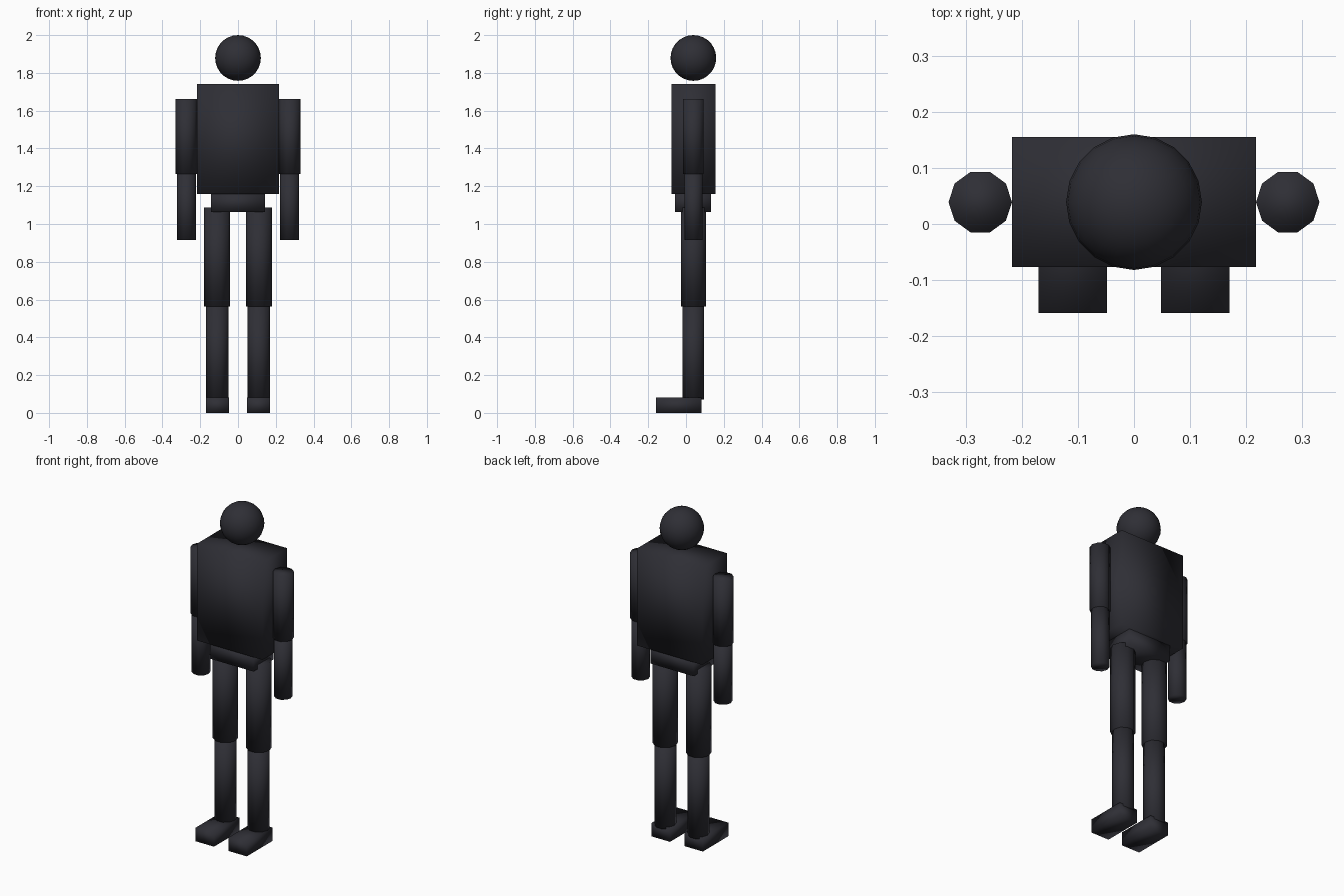
import bpy, bmesh, math
from mathutils import Matrix, Vector

if "Cube" in bpy.data.objects:
    bpy.data.objects.remove(bpy.data.objects["Cube"])

CY = 0.039  # depth of the body axis

charcoal = bpy.data.materials.new("charcoal")
charcoal.diffuse_color = (0.028, 0.028, 0.036, 1)
charcoal.use_nodes = True
charcoal.node_tree.nodes["Principled BSDF"].inputs["Base Color"].default_value = charcoal.diffuse_color


def finish(name, bm):
    """Turn a bmesh into a smooth shaded charcoal object."""
    mesh = bpy.data.meshes.new(name)
    bm.to_mesh(mesh)
    bm.free()
    mesh.materials.append(charcoal)
    mesh.shade_smooth()
    obj = bpy.data.objects.new(name, mesh)
    bpy.context.collection.objects.link(obj)
    return obj


def box(name, lo, hi):
    lo, hi = Vector(lo), Vector(hi)
    bm = bmesh.new()
    bmesh.ops.create_cube(bm, size=1, matrix=Matrix.Translation((lo + hi) / 2)
                          @ Matrix.Diagonal((*(hi - lo), 1)))
    return finish(name, bm)


def limb(name, x, radius, z0, z1, sides=10):
    bm = bmesh.new()
    bmesh.ops.create_cone(bm, cap_ends=True, segments=sides, radius1=radius,
                          radius2=radius, depth=z1 - z0,
                          matrix=Matrix.Translation((x, CY, (z0 + z1) / 2))
                          @ Matrix.Rotation(math.pi / 2, 4, 'Z'))
    return finish(name, bm)


# Head, floating above the shoulders
bm = bmesh.new()
bmesh.ops.create_uvsphere(bm, u_segments=20, v_segments=14, radius=0.121,
                          matrix=Matrix.Translation((0, CY, 1.879)))
finish("head", bm)

# Torso and pelvis
box("torso", (-0.217, -0.077, 1.16), (0.217, 0.155, 1.742))
box("pelvis", (-0.143, -0.058, 1.063), (0.143, 0.132, 1.165))

# Arms, legs and feet on both sides
for side, s in (("left", 1), ("right", -1)):
    limb(side + "_upper_arm", s * 0.274, 0.0565, 1.265, 1.662)
    limb(side + "_forearm", s * 0.273, 0.0505, 0.914, 1.27)
    limb(side + "_thigh", s * 0.111, 0.0695, 0.562, 1.088)
    limb(side + "_shin", s * 0.11, 0.06, 0.07, 0.565)
    box(side + "_foot", (s * 0.109 - 0.061, -0.159, 0),
        (s * 0.109 + 0.061, 0.083, 0.081))
